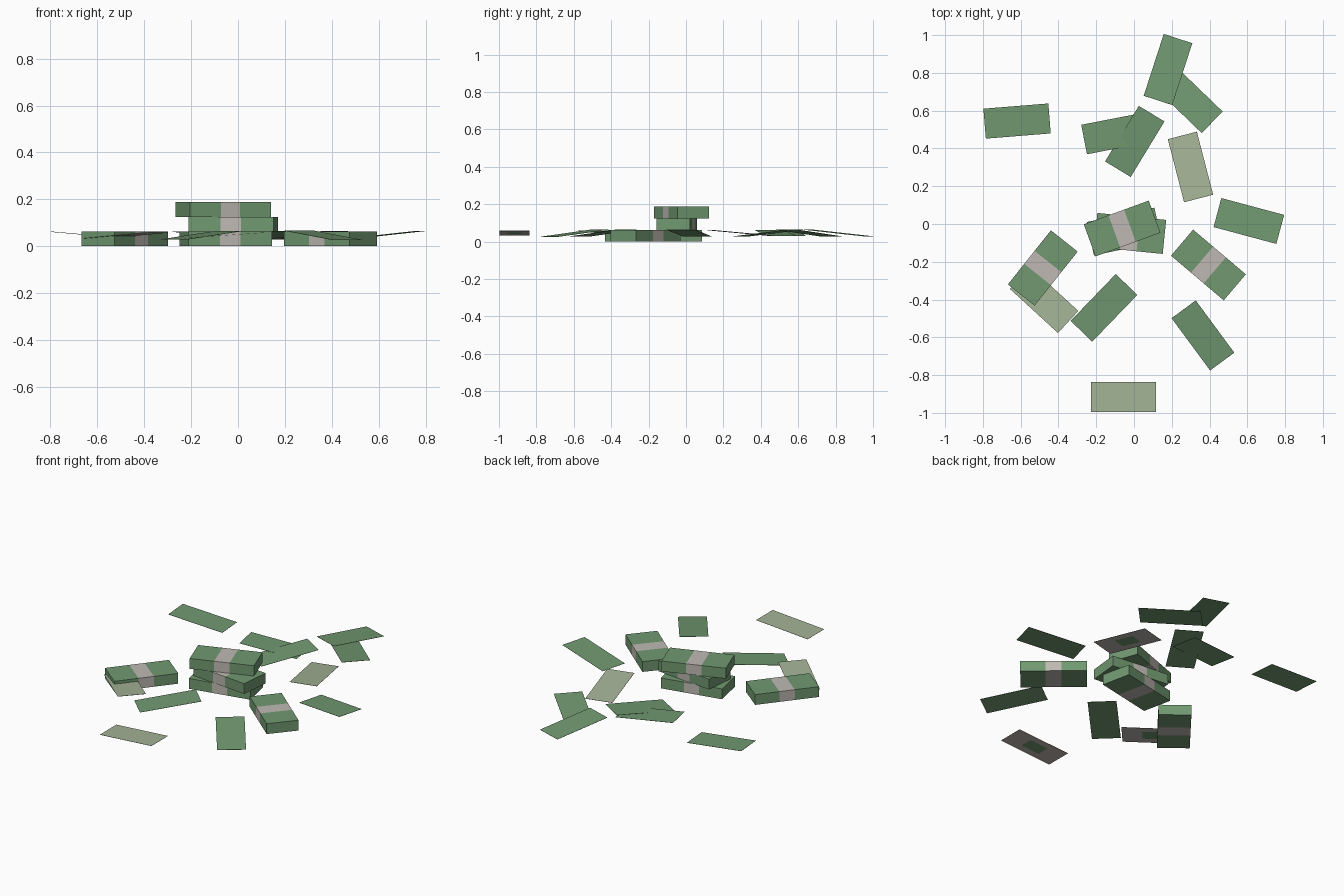
import bpy, bmesh, math
from mathutils import Matrix

if "Cube" in bpy.data.objects:
    bpy.data.objects.remove(bpy.data.objects["Cube"])


def material(name, rgb):
    m = bpy.data.materials.new(name)
    m.diffuse_color = (*rgb, 1)
    m.use_nodes = True
    m.node_tree.nodes["Principled BSDF"].inputs["Base Color"].default_value = m.diffuse_color
    return m


GREEN = material("paper green", (0.165, 0.318, 0.165))
BAND = material("band grey", (0.52, 0.485, 0.45))
PALE = material("pale green", (0.37, 0.45, 0.305))


def sliced_box(name, size, xs, ys, mats, rule):
    """Box with cuts across x and y; rule(centre, normal) picks the colour."""
    bm = bmesh.new()
    bmesh.ops.create_cube(bm, size=1, matrix=Matrix.Diagonal((*size, 1)))
    for axis, cuts in (((1, 0, 0), xs), ((0, 1, 0), ys)):
        for c in cuts:
            bmesh.ops.bisect_plane(bm, geom=bm.verts[:] + bm.edges[:] + bm.faces[:],
                                   plane_co=[a * c for a in axis], plane_no=axis)
    bm.normal_update()
    for f in bm.faces:
        f.material_index = rule(f.calc_center_median(), f.normal)
    me = bpy.data.meshes.new(name)
    bm.to_mesh(me)
    bm.free()
    for m in mats:
        me.materials.append(m)
    ob = bpy.data.objects.new(name, me)
    bpy.context.collection.objects.link(ob)
    return ob


# Banded bundles: x, y, level in stack, turn in degrees
H = 0.0625
bundles = [
    (-0.483, -0.233, 0, 51.5),
    (0.394, -0.217, 0, -40.3),
    (-0.052, -0.04, 0, 12),
    (-0.021, -0.05, 1, -5.8),
    (-0.063, -0.024, 2, 20),
]
for i, (x, y, level, turn) in enumerate(bundles):
    ob = sliced_box(f"banded_bundle_{i + 1}", (0.366, 0.181, H), (-0.044, 0.044), (),
                    (GREEN, BAND), lambda c, n: int(abs(c.x) < 0.04))
    ob.location = (x, y, H * (level + 0.5))
    ob.rotation_euler = (0, 0, math.radians(turn))

# Loose notes: x, y, turn, upward tilt along the length, pale or not
notes = [
    (-0.619, 0.545, 4.6, -5, 0),
    (0.18, 0.818, 72, -6, 0),
    (0.29, 0.658, -44, 6, 0),
    (-0.095, 0.48, 11, -5, 0),
    (0.004, 0.437, 58.7, 6, 0),
    (0.299, 0.302, 104.5, -5, 1),
    (0.608, 0.016, -15, 6, 0),
    (0.365, -0.59, -53.6, -6.5, 0),
    (-0.159, -0.444, 46, 6, 0),
    (-0.476, -0.402, -42.5, 4, 1),
    (-0.056, -0.917, 0, 4, 1),
]


def pale_rule(c, n):
    # pale top, grey underside with a green centre patch
    if n.z > -0.5:
        return 0
    return 2 if abs(c.x) < 0.05 and abs(c.y) < 0.03 else 1


for i, (x, y, turn, tilt, pale) in enumerate(notes):
    size = (0.346, 0.159, 0.001)
    if pale:
        ob = sliced_box(f"pale_note_{i + 1}", size, (-0.06, 0.06), (-0.038, 0.038),
                        (PALE, BAND, GREEN), pale_rule)
    else:
        ob = sliced_box(f"green_note_{i + 1}", size, (), (), (GREEN,), lambda c, n: 0)
    ob.location = (x, y, 0.046)
    ob.rotation_euler = (0, -math.radians(tilt), math.radians(turn))
